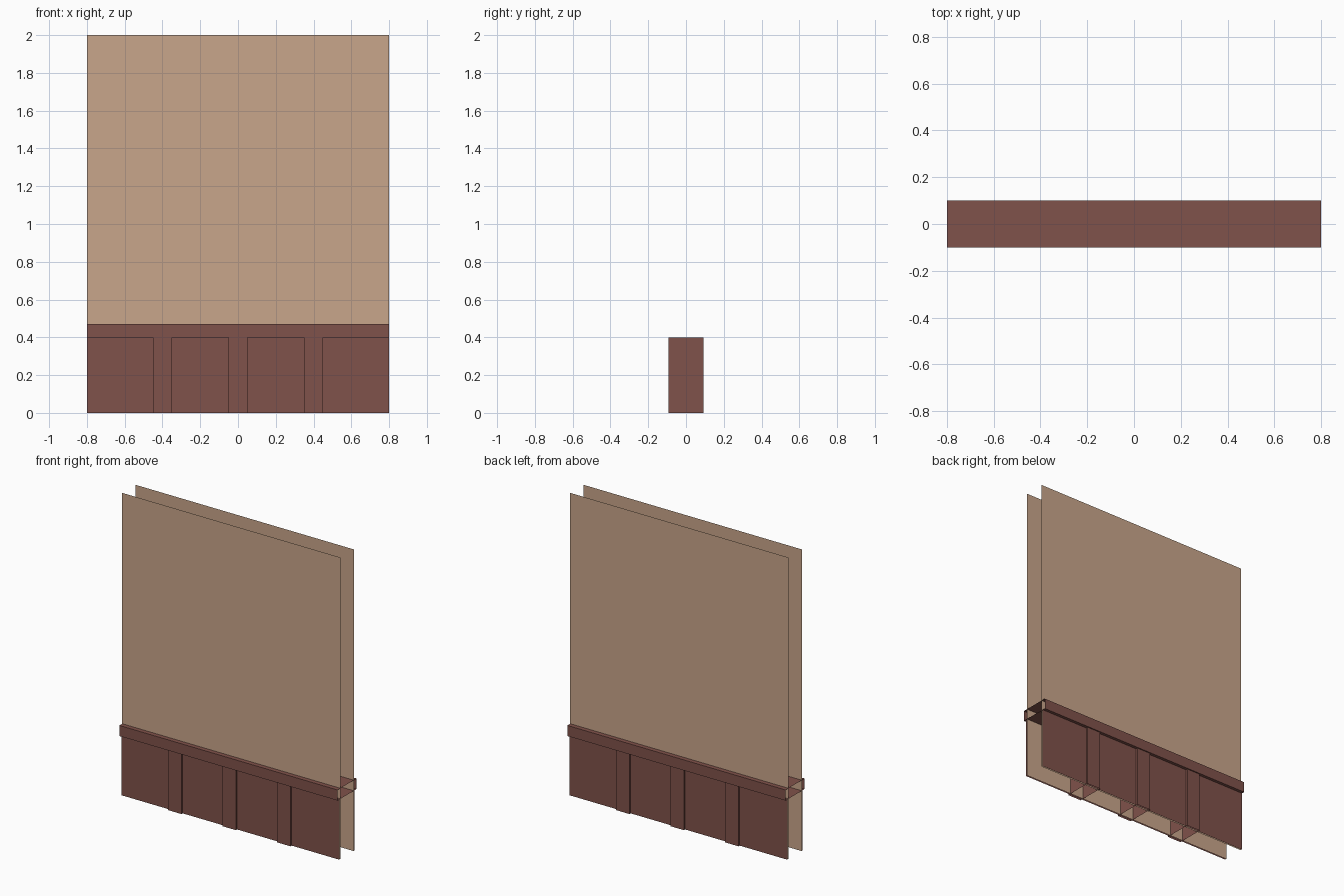
import bpy, bmesh
from mathutils import Vector

if "Cube" in bpy.data.objects:
    bpy.data.objects.remove(bpy.data.objects["Cube"])


def material(name, rgb):
    m = bpy.data.materials.new(name)
    m.diffuse_color = (*rgb, 1.0)
    m.use_nodes = True
    m.node_tree.nodes["Principled BSDF"].inputs["Base Color"].default_value = m.diffuse_color
    return m


PLASTER = material("tan plaster", (0.584, 0.381, 0.258))
WOOD = material("reddish brown wood", (0.216, 0.084, 0.069))


def shell(name, lo, hi, open_axes, mat):
    """Box from lo to hi with the faces along open_axes left out."""
    lo, hi = Vector(lo), Vector(hi)
    bm = bmesh.new()
    bmesh.ops.create_cube(bm, size=1)
    gone = [f for f in bm.faces
            if any(abs(f.normal["xyz".index(a)]) > 0.9 for a in open_axes)]
    bmesh.ops.delete(bm, geom=gone, context='FACES')
    size, mid = hi - lo, (lo + hi) / 2
    for v in bm.verts:
        v.co = Vector(c * s + m for c, s, m in zip(v.co, size, mid))
    mesh = bpy.data.meshes.new(name)
    bm.to_mesh(mesh)
    bm.free()
    mesh.materials.append(mat)
    ob = bpy.data.objects.new(name, mesh)
    bpy.context.collection.objects.link(ob)
    return ob


HALF = 0.8      # half the wall length
BASE = 0.4      # height of the wainscot panels
TOP = 0.47      # top of the rail

# Front and back wall sheets, open at ends, top and bottom
shell("wall_sheets", (-HALF, -0.07, 0), (HALF, 0.07, 2), "xz", PLASTER)

# Wainscot panels just outside both wall sheets
shell("wainscot_panels", (-HALF, -0.08, 0), (HALF, 0.08, BASE), "xz", WOOD)

# Upright battens running through the wall thickness
for i, x in enumerate((-0.4, 0.0, 0.4)):
    shell(f"batten_{i + 1}", (x - 0.05, -0.0925, 0),
          (x + 0.05, 0.0925, BASE), "z", WOOD)

# Horizontal rail, open at both ends
shell("chair_rail", (-HALF, -0.1, BASE), (HALF, 0.1, TOP), "x", WOOD)
